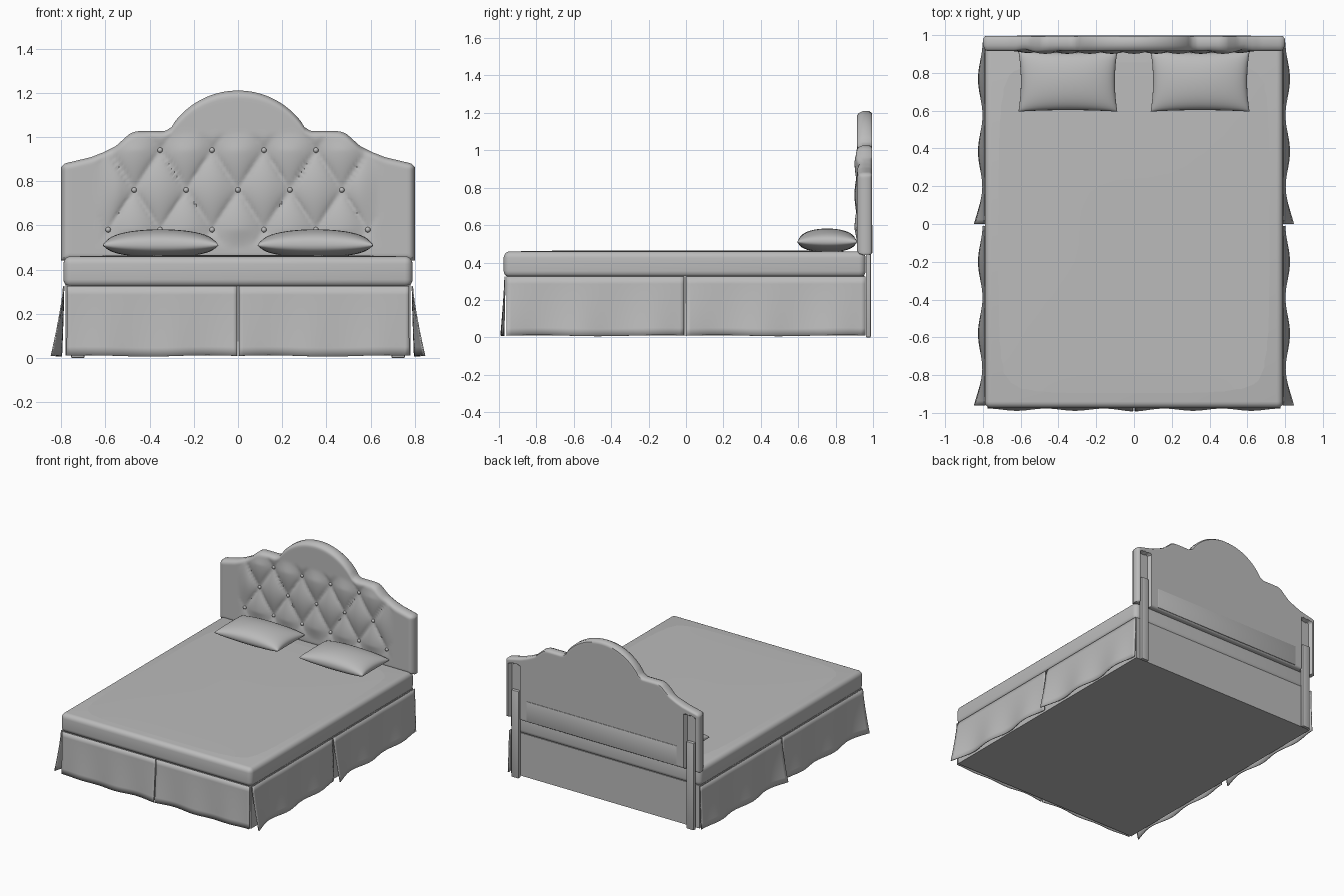
import bpy, bmesh, math
from mathutils import Vector

if "Cube" in bpy.data.objects:
    bpy.data.objects.remove(bpy.data.objects["Cube"], do_unlink=True)

grey = bpy.data.materials.new("soft grey fabric")
grey.use_nodes = True
grey.diffuse_color = (0.5, 0.5, 0.5, 1)
grey.node_tree.nodes["Principled BSDF"].inputs["Base Color"].default_value = (0.5, 0.5, 0.5, 1)


def finish(name, bm, angle=40):
    bmesh.ops.recalc_face_normals(bm, faces=bm.faces[:])
    mesh = bpy.data.meshes.new(name)
    bm.to_mesh(mesh)
    bm.free()
    mesh.materials.append(grey)
    ob = bpy.data.objects.new(name, mesh)
    bpy.context.collection.objects.link(ob)
    bpy.ops.object.select_all(action="DESELECT")
    ob.select_set(True)
    bpy.context.view_layer.objects.active = ob
    bpy.ops.object.shade_smooth_by_angle(angle=math.radians(angle))
    return ob


def box(name, low, high, bevel=0.0, segments=4):
    bm = bmesh.new()
    bmesh.ops.create_cube(bm, size=1)
    low, high = Vector(low), Vector(high)
    for v in bm.verts:
        v.co = (low + high) / 2 + v.co * (high - low)
    if bevel:
        bmesh.ops.bevel(bm, geom=bm.edges[:], offset=bevel, segments=segments,
                        profile=0.5, affect="EDGES")
    return finish(name, bm)


def sheet(bm, nu, nv, func):
    """Grid of quads from a function of u and v in 0..1."""
    rows = [[bm.verts.new(func(i / nu, j / nv)) for i in range(nu + 1)] for j in range(nv + 1)]
    for a, b in zip(rows, rows[1:]):
        for i in range(nu):
            bm.faces.new((a[i], a[i + 1], b[i + 1], b[i]))


# Base and mattress
box("bed_base", (-0.78, -0.96, 0.01), (0.78, 0.955, 0.33))
box("mattress", (-0.79, -0.975, 0.32), (0.79, 0.96, 0.46), 0.035, 5)


# Mattress cover, slightly crowned
def crown(u, v):
    x, y = 2 * u - 1, 2 * v - 1
    return (0.755 * x, -0.02 + 0.92 * y, 0.459 + 0.006 * (1 - x ** 4) * (1 - y ** 4))


bm = bmesh.new()
sheet(bm, 16, 20, crown)
finish("mattress_crown", bm)


# Skirt panels: flared cloth with a gentle ripple, kicked out at one end
def skirt(name, start, end, out, flare, ripple, kick):
    start, end, out = Vector(start), Vector(end), Vector(out)

    def cloth(u, v):
        drop = 1 - v
        wave = flare + ripple * math.cos(u * 5 * math.pi) + kick * math.exp(-u * 14)
        p = start.lerp(end, u) + out * (0.004 + wave * drop ** 1.3)
        hem = 0.006 + 0.006 * (1 + math.sin(u * 9)) / 2
        return (p.x, p.y, hem + (0.325 - hem) * v)

    bm = bmesh.new()
    sheet(bm, 40, 8, cloth)
    ob = finish(name, bm)
    mod = ob.modifiers.new("cloth thickness", "SOLIDIFY")
    mod.thickness = 0.006
    mod.offset = 0


for side, s in (("left", 1), ("right", -1)):
    skirt(side + "_rear_skirt", (s * 0.785, 0, 0), (s * 0.785, 0.96, 0), (s, 0, 0), 0.022, 0.012, 0.022)
    skirt(side + "_fore_skirt", (s * 0.785, -0.96, 0), (s * 0.785, -0.01, 0), (s, 0, 0), 0.022, 0.012, 0.022)
    skirt(side + "_end_skirt", (s * 0.004, -0.964, 0), (s * 0.775, -0.964, 0), (0, -1, 0), 0.012, 0.006, 0.004)

# Headboard outline: shoulder profile outside, round arch in the middle
SHOULDER = [(0.30, 1.045), (0.33, 1.026), (0.46, 1.026), (0.49, 1.015), (0.555, 0.957),
            (0.61, 0.93), (0.667, 0.908), (0.73, 0.893), (0.785, 0.88), (0.8, 0.865)]
BOTTOM, PITCH, ROW = 0.44, 0.235, 0.18


def top_edge(x):
    x = abs(x)
    if x <= 0.30:
        return 0.85 + math.sqrt(0.36 ** 2 - x * x)
    for (x0, z0), (x1, z1) in zip(SHOULDER, SHOULDER[1:]):
        if x <= x1:
            return z0 + (z1 - z0) * (x - x0) / (x1 - x0)
    return SHOULDER[-1][1]


def rim(x, z, radius):
    """Distance the surface falls back where it rounds off at the outline."""
    d = min(0.8 - abs(x), top_edge(x) - z, z - BOTTOM)
    k = max(0.0, 1 - d / radius)
    return radius * (1 - math.sqrt(max(0.0, 1 - k * k)))


def fade(value, limit, width):
    return min(1.0, max(0.0, (limit - value) / width))


def front_depth(x, z):
    p, q = x / PITCH, (z - 0.76) / ROW
    a, b = math.sin(math.pi * (p + q / 2)), math.sin(math.pi * (p - q / 2))
    puff = math.sqrt(abs(a * b))
    area = fade(abs(x), 0.64, 0.1) * fade(abs(z - 0.76), 0.26, 0.08)
    return 0.915 + rim(x, z, 0.03) + area * (0.016 - 0.03 * puff)


def back_depth(x, z):
    if 0.685 < abs(x) < 0.765 and z < 0.85:
        return 0.966
    return 0.995 - rim(x, z, 0.015)


def board(depth):
    def point(u, v):
        x = -0.8 + 1.6 * u
        z = BOTTOM + v * (top_edge(x) - BOTTOM)
        return (x, depth(x, z), z)
    return point


bm = bmesh.new()
sheet(bm, 128, 64, board(front_depth))
sheet(bm, 128, 64, board(back_depth))
bmesh.ops.bridge_loops(bm, edges=[e for e in bm.edges if e.is_boundary])
finish("headboard", bm, 50)

# Panel low on the back, and the two posts in their slots
box("headboard_back_panel", (-0.62, 0.99, 0.45), (0.62, 0.998, 0.6), 0.003, 2)
for side, s in (("left", 1), ("right", -1)):
    xs = sorted((s * 0.695, s * 0.755))
    box(side + "_post", (xs[0], 0.962, 0), (xs[1], 0.988, 0.65), 0.004, 2)

# Tufting buttons on a staggered lattice
for row in (-1, 0, 1):
    xs = [i * PITCH for i in range(-2, 3)] if row == 0 else [(i + 0.5) * PITCH for i in range(-3, 3)]
    for n, x in enumerate(xs):
        z = 0.76 + row * ROW
        if z > top_edge(x) - 0.02:
            continue
        bm = bmesh.new()
        bmesh.ops.create_uvsphere(bm, u_segments=12, v_segments=8, radius=0.012)
        for v in bm.verts:
            v.co = Vector((x, front_depth(x, z) - 0.004, z)) + v.co
        finish("button_row%d_%d" % (row + 2, n + 1), bm)

# Pillows: two puffed sheets sharing a pinched seam
for side, s in (("left", 1), ("right", -1)):
    bm = bmesh.new()
    for face, height in ((1, 0.072), (-1, 0.055)):
        def puffed(u, v):
            a, b = math.sin((u - 0.5) * math.pi), math.sin((v - 0.5) * math.pi)
            swell = (max(0.0, 1 - a * a) * max(0.0, 1 - b * b)) ** 0.4
            x = s * 0.35 + 0.262 * a * (1 - 0.05 * (1 - b * b))
            y = 0.755 + 0.16 * b * (1 - 0.05 * (1 - a * a))
            return (x, y, 0.51 + face * height * swell)
        sheet(bm, 28, 20, puffed)
    bmesh.ops.remove_doubles(bm, verts=bm.verts[:], dist=0.0005)
    finish(side + "_pillow", bm, 60)
